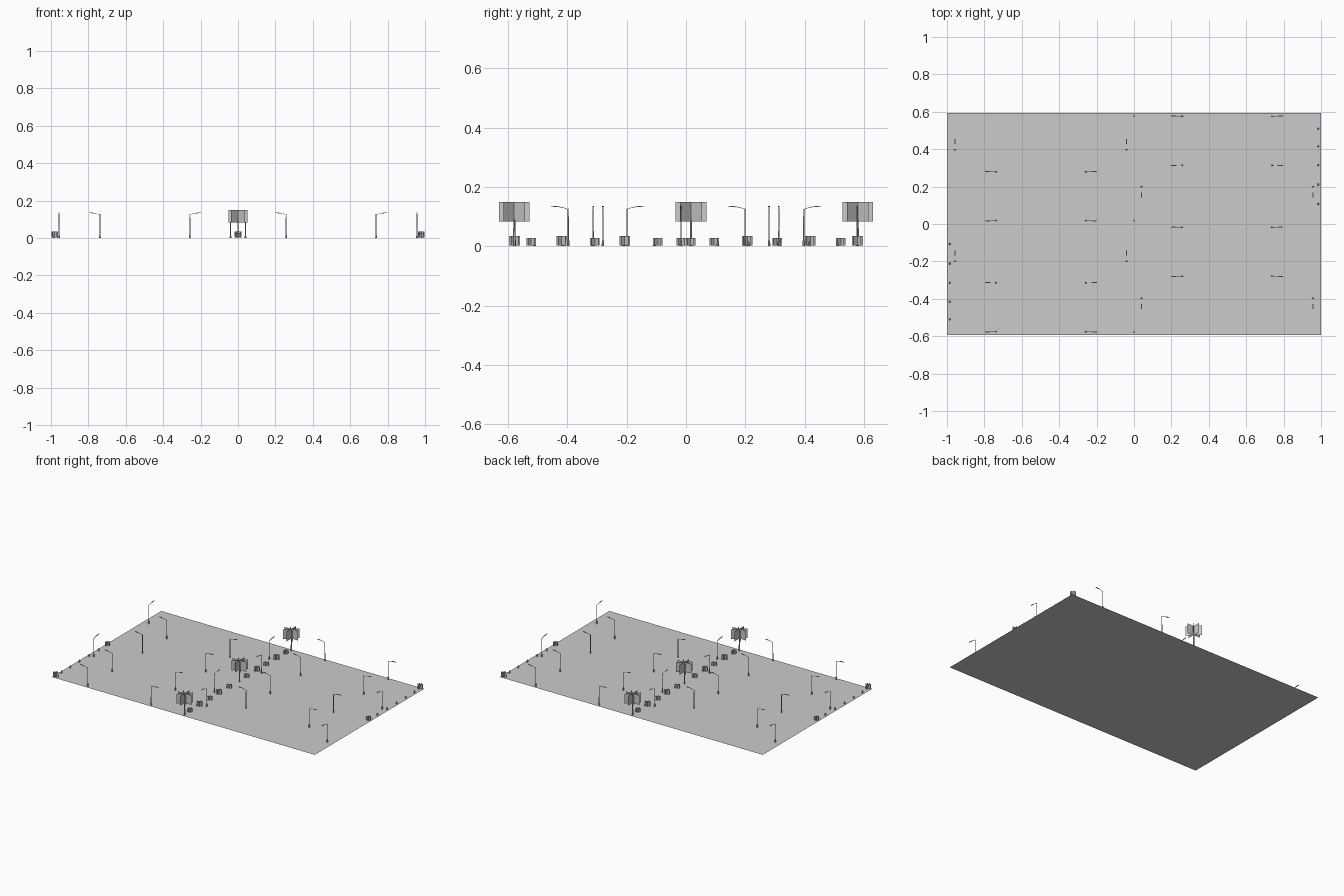
import bpy, bmesh
from math import pi, cos, sin
from mathutils import Vector, Matrix

if "Cube" in bpy.data.objects:
    bpy.data.objects.remove(bpy.data.objects["Cube"])


def make_object(name, bm):
    mesh = bpy.data.meshes.new(name)
    bm.to_mesh(mesh)
    bm.free()
    ob = bpy.data.objects.new(name, mesh)
    bpy.context.collection.objects.link(ob)
    return ob


def copy_at(src, name, x, y, turn=0.0):
    ob = bpy.data.objects.new(name, src.data)
    ob.location = (x, y, 0)
    ob.rotation_euler.z = turn
    bpy.context.collection.objects.link(ob)


def add_cone(bm, r1, r2, z1, z2, sides):
    bmesh.ops.create_cone(bm, cap_ends=True, segments=sides, radius1=r1, radius2=r2,
                          depth=z2 - z1, matrix=Matrix.Translation((0, 0, (z1 + z2) / 2)))


def add_cards(bm, half, z1, z2, count=4):
    # upright foliage panels crossing on one axis
    for i in range(count):
        a = pi * i / count
        d = Vector((cos(a), sin(a), 0)) * half
        corners = [(-d, z1), (d, z1), (d, z2), (-d, z2)]
        bm.faces.new([bm.verts.new((p.x, p.y, z)) for p, z in corners])


def add_beam(bm, sections):
    # rectangular beam in the xz plane: (x, z, half width, half height)
    rings = [[bm.verts.new((x, sy * w, z + sz * h))
              for sy, sz in ((-1, -1), (1, -1), (1, 1), (-1, 1))]
             for x, z, w, h in sections]
    for a, b in zip(rings, rings[1:]):
        for i in range(4):
            j = (i + 1) % 4
            bm.faces.new((a[i], a[j], b[j], b[i]))
    bm.faces.new(rings[0])
    bm.faces.new(rings[-1])
    bmesh.ops.recalc_face_normals(bm, faces=bm.faces)


# flat ground sheet
bm = bmesh.new()
bm.faces.new([bm.verts.new((x, y, 0)) for x, y in
              ((-1, -0.594), (1, -0.594), (1, 0.594), (-1, 0.594))])
make_object("ground_sheet", bm)

# street lamp: thick foot, slim pole, rising arm and flat lamp head towards +x
bm = bmesh.new()
add_cone(bm, 0.0045, 0.0035, 0, 0.02, 8)
add_cone(bm, 0.0022, 0.0016, 0.02, 0.128, 8)
add_beam(bm, [(0, 0.124, 0.001, 0.001), (0.015, 0.130, 0.001, 0.001),
              (0.032, 0.1335, 0.001, 0.001)])
add_beam(bm, [(0.030, 0.1325, 0.0015, 0.0012), (0.040, 0.134, 0.003, 0.0018),
              (0.058, 0.135, 0.002, 0.001)])
lamp = make_object("street_lamp", bm)

lamp_spots = []
for y in (0.28, 0.017, -0.313, -0.577):
    lamp_spots += [(-0.738, y, pi), (-0.257, y, 0)]
for x in (-0.957, -0.04):
    lamp_spots += [(x, 0.397, pi / 2), (x, -0.199, pi / 2)]
# the right half is the left half turned half round
lamp_spots += [(-x, -y, a + pi) for x, y, a in lamp_spots]
lamp.location = (*lamp_spots[0][:2], 0)
lamp.rotation_euler.z = lamp_spots[0][2]
for x, y, a in lamp_spots[1:]:
    copy_at(lamp, "street_lamp", x, y, a)

# trees: trunk with crossed foliage panels
bm = bmesh.new()
add_cone(bm, 0.004, 0.003, 0, 0.09, 6)
add_cards(bm, 0.052, 0.084, 0.15)
tree = make_object("tree", bm)
tree.location = (0, -0.579, 0)
for y in (0.017, 0.579):
    copy_at(tree, "tree", 0, y)

# bushes: large and small crossed panels
bm = bmesh.new()
add_cards(bm, 0.018, 0.003, 0.034)
big = make_object("large_bush", bm)
bm = bmesh.new()
add_cards(bm, 0.016, 0.002, 0.027)
small = make_object("small_bush", bm)
big.location = (-0.98, -0.578, 0)
small.location = (-0.98, -0.016, 0)
copy_at(big, "large_bush", 0.98, 0.578)
copy_at(small, "small_bush", 0.98, 0.016)
for s in (-1, 1):
    for y in (0.095, 0.307, 0.522):
        copy_at(small, "small_bush", 0, s * y)
    for y in (0.207, 0.419):
        copy_at(big, "large_bush", 0, s * y)

# small tapered posts along both short edges
bm = bmesh.new()
add_cone(bm, 0.0055, 0.002, 0, 0.016, 8)
post = make_object("edge_post", bm)
spots = [(s * 0.985, s * y) for s in (-1, 1) for y in (0.107, 0.211, 0.315, 0.415, 0.51)]
post.location = (*spots[0], 0)
for x, y in spots[1:]:
    copy_at(post, "edge_post", x, y)
